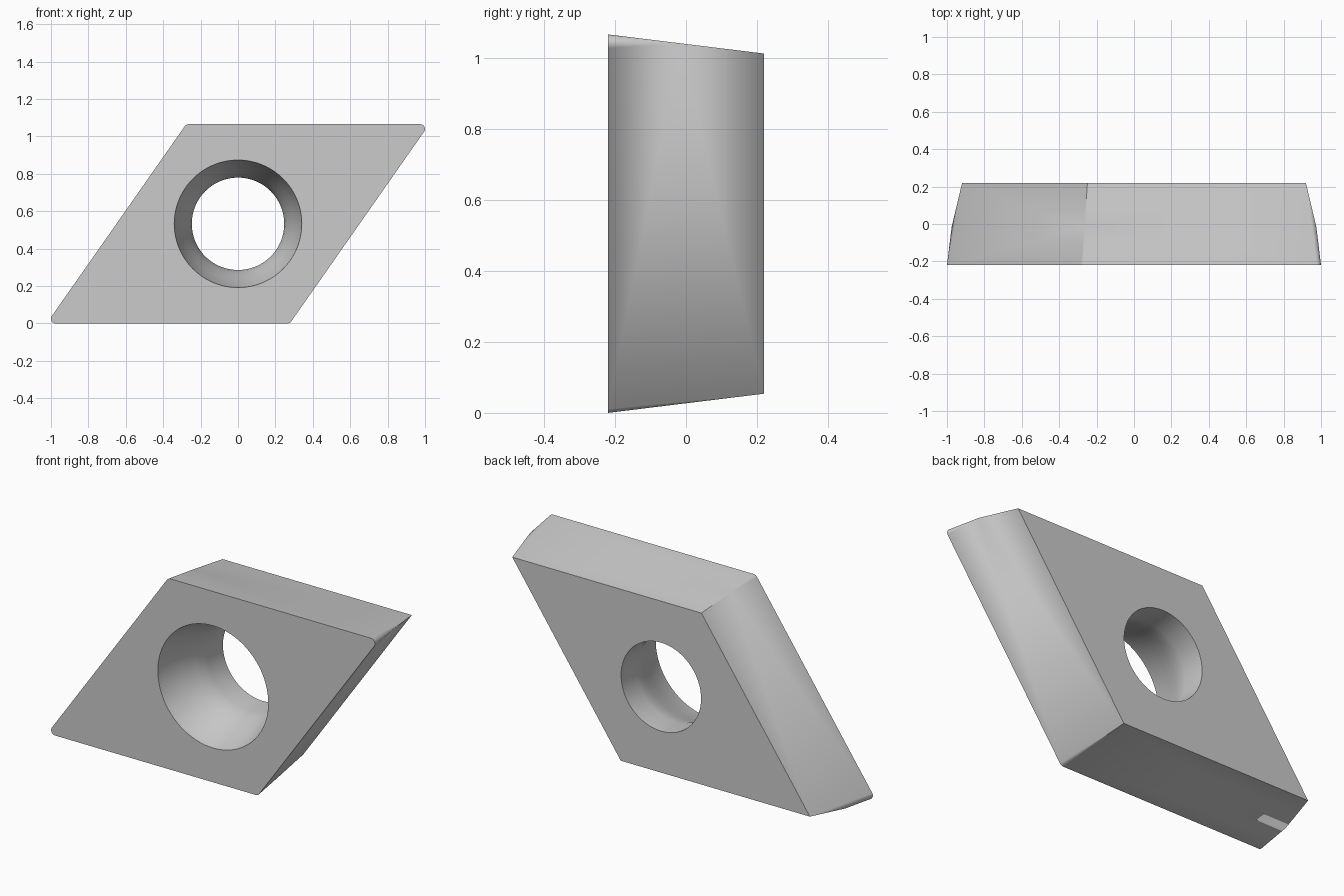
import bpy, bmesh, math

if "Cube" in bpy.data.objects:
    bpy.data.objects.remove(bpy.data.objects["Cube"])

H = 0.5325                 # half height of the front face, also the centre height
Y0, Y1 = -0.22, 0.22       # front and back faces
ANG = math.radians(55)     # acute corner of the rhombus
RELIEF = math.tan(math.radians(7))
R = 0.025                  # corner radius on the front face


def rhombus(h):
    a, b = h / math.sin(ANG), h / math.tan(ANG)
    return [(a + b, h), (b - a, h), (-a - b, -h), (a - b, -h)]


def new_object(name, bm):
    mesh = bpy.data.meshes.new(name)
    bm.to_mesh(mesh)
    bm.free()
    obj = bpy.data.objects.new(name, mesh)
    bpy.context.collection.objects.link(obj)
    return obj


# Tapered diamond plate: rounded front corners fade into sharp back corners
bm = bmesh.new()
sharp_y = Y0 + R / RELIEF
for h, y in ((H - R, sharp_y), (H - (Y1 - Y0) * RELIEF, Y1)):
    for x, z in rhombus(h):
        bm.verts.new((x, y, H + z))
spans = [(-(math.pi / 2 - (ANG - math.pi / 2)) + math.pi / 2, math.pi / 2)]
normals = [ANG - math.pi / 2, math.pi / 2, ANG + math.pi / 2, 3 * math.pi / 2,
           ANG + 3 * math.pi / 2]
for i, (x, z) in enumerate(rhombus(H - R)):
    for k in range(13):
        t = normals[i] + (normals[i + 1] - normals[i]) * k / 12
        bm.verts.new((x + R * math.cos(t), Y0, H + z + R * math.sin(t)))
bmesh.ops.convex_hull(bm, input=bm.verts[:])
bmesh.ops.dissolve_limit(bm, angle_limit=0.005, verts=bm.verts[:], edges=bm.edges[:])
bmesh.ops.recalc_face_normals(bm, faces=bm.faces[:])
plate = new_object("diamond_plate", bm)

# Flared screw hole: revolved profile of (radius, y)
profile = [(0.345, -0.25), (0.341, Y0), (0.335, -0.19), (0.298, -0.08),
           (0.268, 0.0), (0.253, 0.05), (0.247, 0.09), (0.247, 0.26)]
SEG = 96
bm = bmesh.new()
rings = [[bm.verts.new((r * math.cos(math.tau * k / SEG), y,
                        H + r * math.sin(math.tau * k / SEG)))
          for k in range(SEG)] for r, y in profile]
for a, b in zip(rings, rings[1:]):
    for k in range(SEG):
        n = (k + 1) % SEG
        bm.faces.new((a[k], a[n], b[n], b[k]))
bm.faces.new(rings[0])
bm.faces.new(rings[-1])
bmesh.ops.recalc_face_normals(bm, faces=bm.faces[:])
cutter = new_object("hole_cutter", bm)
cutter.hide_render = True

# Cut the hole and shade
mod = plate.modifiers.new("hole", 'BOOLEAN')
mod.operation = 'DIFFERENCE'
mod.solver = 'EXACT'
mod.object = cutter
bpy.context.view_layer.objects.active = plate
plate.select_set(True)
bpy.ops.object.modifier_apply(modifier=mod.name)
bpy.data.objects.remove(cutter)
bpy.ops.object.shade_smooth_by_angle(angle=math.radians(25))
